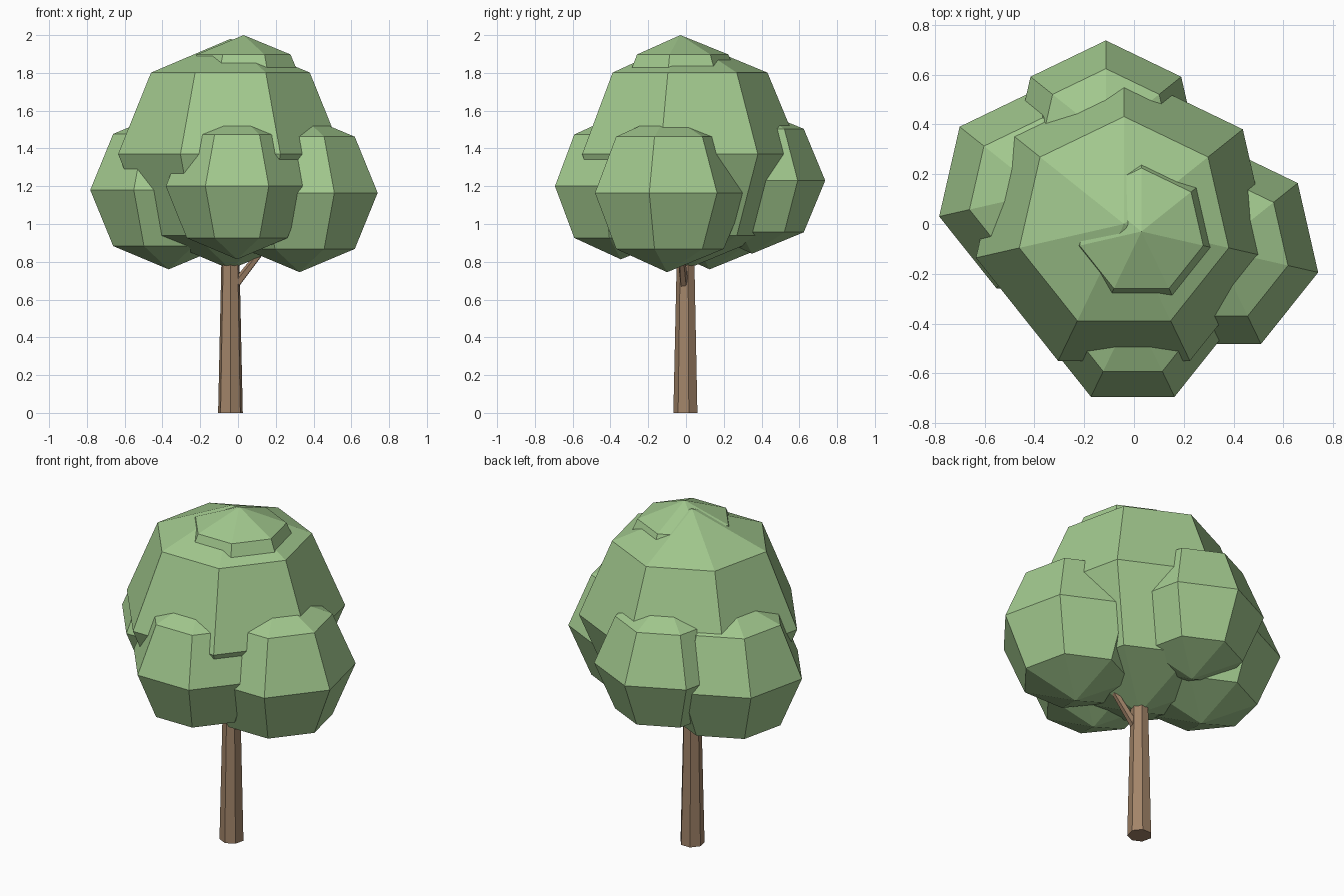
import bpy
from mathutils import Vector

if "Cube" in bpy.data.objects:
    bpy.data.objects.remove(bpy.data.objects["Cube"])

SIDES = 7


def material(name, rgb):
    m = bpy.data.materials.new(name)
    m.diffuse_color = (*rgb, 1)
    m.use_nodes = True
    m.node_tree.nodes["Principled BSDF"].inputs["Base Color"].default_value = m.diffuse_color
    return m


leaf = material("leaf_green", (0.36, 0.58, 0.27))
bark = material("bark_brown", (0.36, 0.23, 0.14))


def blob(name, center, r, rz=None):
    """Low-poly clump of leaves."""
    bpy.ops.mesh.primitive_uv_sphere_add(segments=SIDES, ring_count=4, radius=1, location=center)
    ob = bpy.context.object
    ob.name = name
    ob.scale = (r, r, rz or r)
    ob.data.materials.append(leaf)


def limb(name, a, b, r1, r2, sides):
    """Tapered stick from a to b."""
    a, b = Vector(a), Vector(b)
    bpy.ops.mesh.primitive_cone_add(vertices=sides, radius1=r1, radius2=r2,
                                    depth=(b - a).length, location=(a + b) / 2)
    ob = bpy.context.object
    ob.name = name
    ob.rotation_euler = (b - a).to_track_quat('Z', 'Y').to_euler()
    ob.data.materials.append(bark)


# Trunk and side branch
limb("trunk", (-0.04, 0, 0), (-0.04, 0, 0.95), 0.067, 0.046, SIDES)
limb("branch", (-0.02, -0.01, 0.67), (0.16, -0.03, 0.90), 0.024, 0.016, 5)

# Crown: large middle clump, top cap and four side clumps
blob("crown_middle", (-0.04, 0, 1.37), 0.61)
blob("crown_top", (0.03, -0.03, 1.65), 0.36, 0.35)
blob("crown_right", (0.326, -0.10, 1.165), 0.424, 0.42)
blob("crown_left", (-0.367, 0.125, 1.18), 0.426, 0.42)
blob("crown_back", (-0.113, 0.35, 1.23), 0.387)
blob("crown_front", (-0.005, -0.345, 1.20), 0.387)
